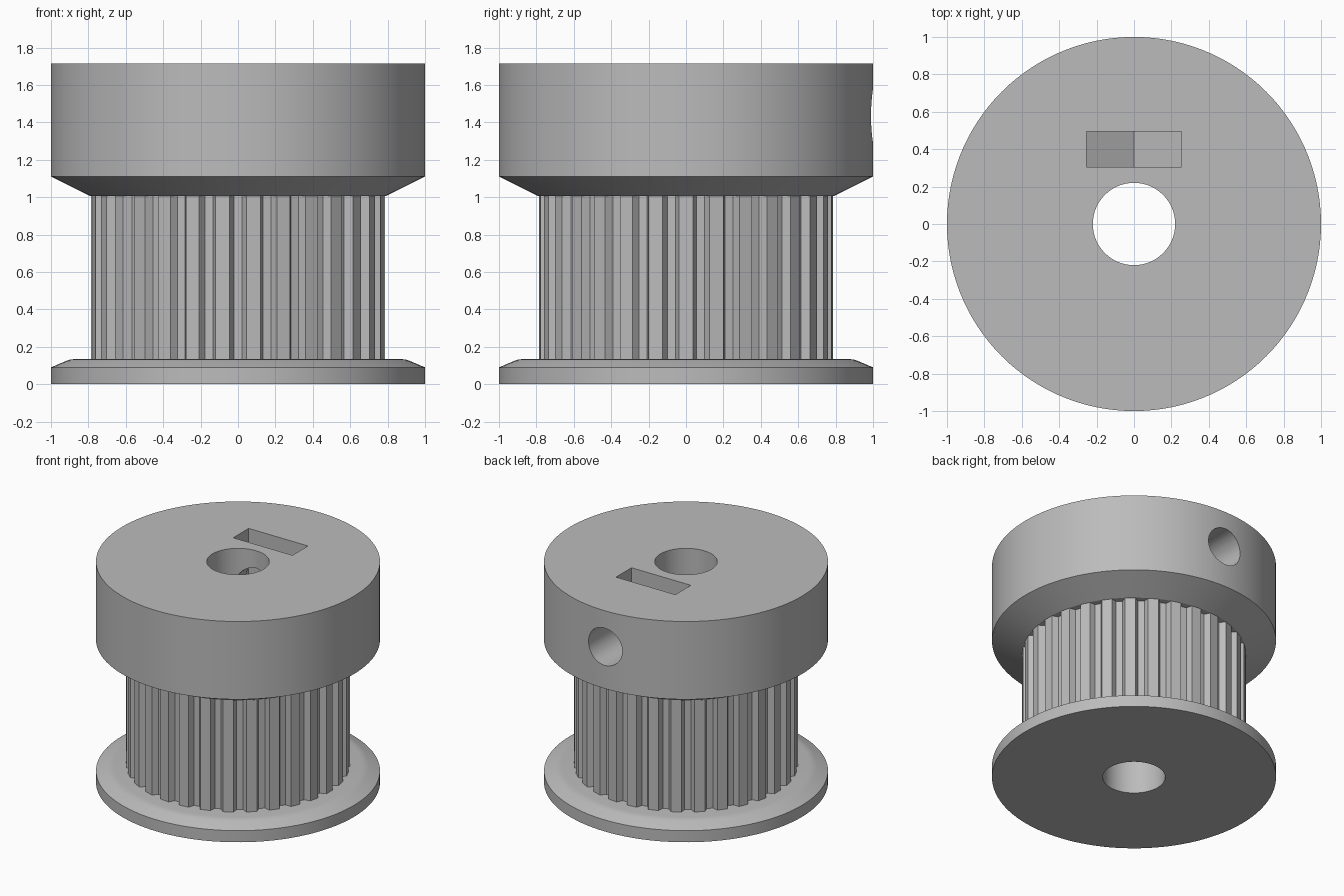
import bpy, bmesh
from math import sin, cos, pi, radians, sqrt

if "Cube" in bpy.data.objects:
    bpy.data.objects.remove(bpy.data.objects["Cube"], do_unlink=True)

grey = bpy.data.materials.new("plain_grey")
grey.use_nodes = True
COLOUR = (0.5, 0.5, 0.5, 1)
grey.diffuse_color = COLOUR
grey.node_tree.nodes["Principled BSDF"].inputs["Base Color"].default_value = COLOUR

BORE, SEGMENTS, TEETH = 0.22, 120, 30
FLANGE_TOP, COLLAR_BASE, TOP = 0.135, 1.005, 1.715
SCREW_Z = 1.435


def finish(name, bm):
    bmesh.ops.recalc_face_normals(bm, faces=bm.faces)
    mesh = bpy.data.meshes.new(name)
    bm.to_mesh(mesh)
    bm.free()
    mesh.materials.append(grey)
    obj = bpy.data.objects.new(name, mesh)
    bpy.context.collection.objects.link(obj)
    return obj


def lathe(name, profile):
    """Revolve a closed (radius, height) profile around z."""
    bm = bmesh.new()
    rings = []
    for i in range(SEGMENTS):
        a = 2 * pi * i / SEGMENTS
        rings.append([bm.verts.new((r * cos(a), r * sin(a), z)) for r, z in profile])
    n = len(profile)
    for i, ring in enumerate(rings):
        nxt = rings[(i + 1) % SEGMENTS]
        for j in range(n):
            k = (j + 1) % n
            bm.faces.new((ring[j], nxt[j], nxt[k], ring[k]))
    return finish(name, bm)


def prism(name, outline, offset):
    """Extrude a flat outline of 3D points along an offset."""
    bm = bmesh.new()
    face = bm.faces.new([bm.verts.new(p) for p in outline])
    moved = bmesh.ops.extrude_face_region(bm, geom=[face], use_keep_orig=True)["geom"]
    bmesh.ops.translate(bm, vec=offset, verts=[v for v in moved if isinstance(v, bmesh.types.BMVert)])
    return finish(name, bm)


def circle(radius, count, point):
    return [point(radius * cos(2 * pi * i / count), radius * sin(2 * pi * i / count))
            for i in range(count)]


def cut(obj, cutter):
    cutter.hide_render = True
    mod = obj.modifiers.new("cut", "BOOLEAN")
    mod.operation, mod.solver, mod.object = "DIFFERENCE", "EXACT", cutter
    bpy.context.view_layer.objects.active = obj
    bpy.ops.object.modifier_apply(modifier=mod.name)
    bpy.data.objects.remove(cutter, do_unlink=True)


# Lower flange with a rounded bevel on its upper rim
lower_flange = lathe("lower_flange", [
    (BORE, 0), (1, 0), (1, 0.09), (0.92, 0.124), (0.9, 0.131), (0.87, FLANGE_TOP), (BORE, FLANGE_TOP)])

# Toothed drum: a trapezoid groove repeated around the rim
groove = [(-0.045, 0.786), (-0.022, 0.743), (0.022, 0.743), (0.045, 0.786)]
outline = []
for t in range(TEETH):
    a = 2 * pi * t / TEETH - pi / 2
    for s, r in groove:
        outline.append((r * cos(a) - s * sin(a), r * sin(a) + s * cos(a), FLANGE_TOP))
toothed_drum = prism("toothed_drum", outline, (0, 0, COLLAR_BASE - FLANGE_TOP))
cut(toothed_drum, prism("bore_cutter", circle(BORE, SEGMENTS, lambda u, v: (u, v, -0.1)), (0, 0, 2)))

# Upper collar with a conical underside
collar = lathe("upper_collar", [
    (BORE, COLLAR_BASE), (0.79, COLLAR_BASE), (1, 1.11), (1, TOP), (BORE, TOP)])

# Screw hole from the back into the bore
cut(collar, prism("screw_cutter", circle(0.145, 48, lambda u, v: (u, 0, SCREW_Z + v)), (0, 1.2, 0)))

# Nut slot open at the top, with a pointed lower end
half = 0.255
side, point = half / sqrt(3), 2 * half / sqrt(3)
slot = [(-half, TOP + 0.1), (-half, SCREW_Z - side), (0, SCREW_Z - point),
        (half, SCREW_Z - side), (half, TOP + 0.1)]
cut(collar, prism("slot_cutter", [(x, 0.305, z) for x, z in slot], (0, 0.19, 0)))

# Smooth round walls, sharp edges
for obj, angle in ((lower_flange, 20), (toothed_drum, 20), (collar, 20)):
    bpy.ops.object.select_all(action="DESELECT")
    obj.select_set(True)
    bpy.context.view_layer.objects.active = obj
    bpy.ops.object.shade_smooth_by_angle(angle=radians(angle))
